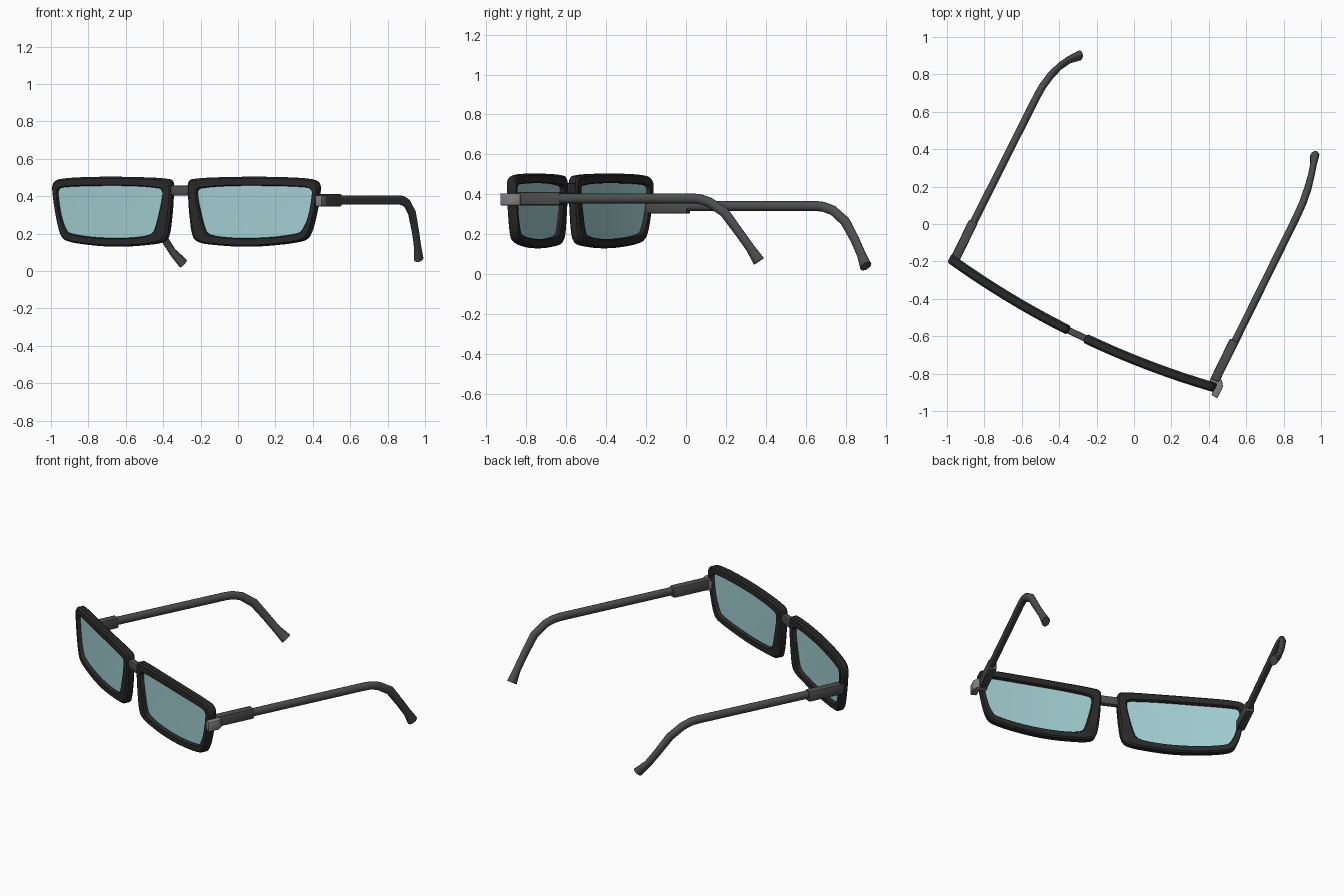
import bpy, bmesh, math
from mathutils import Vector, Matrix

if "Cube" in bpy.data.objects:
    bpy.data.objects.remove(bpy.data.objects["Cube"])

# Glasses are built straight on (u right, v back, z up), then turned into place
PLACE = Matrix.Translation((-0.305, -0.59, 0)) @ Matrix.Rotation(math.radians(-26), 4, 'Z')
CURVE = 0.109  # wrap of the front


def material(name, c):
    m = bpy.data.materials.new(name)
    m.diffuse_color = (*c, 1)
    m.use_nodes = True
    m.node_tree.nodes["Principled BSDF"].inputs["Base Color"].default_value = m.diffuse_color
    return m


RIM = material("rim_black", (0.022, 0.022, 0.022))
ARM = material("arm_grey", (0.075, 0.075, 0.075))
METAL = material("metal_grey", (0.22, 0.22, 0.22))
GLASS = material("tinted_glass", (0.36, 0.62, 0.64))


def finish(bm, name, mat, angle=35):
    bmesh.ops.recalc_face_normals(bm, faces=bm.faces)
    bm.transform(PLACE)
    me = bpy.data.meshes.new(name)
    bm.to_mesh(me)
    bm.free()
    me.materials.append(mat)
    me.shade_smooth()
    me.set_sharp_from_angle(angle=math.radians(angle))
    ob = bpy.data.objects.new(name, me)
    bpy.context.collection.objects.link(ob)
    return ob


def skin(name, loops, mat, closed=False, angle=35):
    """Join rings of points; cap the ends or close the rings on themselves."""
    bm = bmesh.new()
    rings = [[bm.verts.new(p) for p in lp] for lp in loops]
    n = len(rings[0])
    pairs = list(zip(rings, rings[1:])) + ([(rings[-1], rings[0])] if closed else [])
    for a, b in pairs:
        for i in range(n):
            j = (i + 1) % n
            bm.faces.new((a[i], a[j], b[j], b[i]))
    if not closed:
        bm.faces.new(rings[0])
        bm.faces.new(rings[-1])
    return finish(bm, name, mat, angle)


def smooth_loop(pts, steps=4):
    out, n = [], len(pts)
    P = [Vector(p) for p in pts]
    for i in range(n):
        a, b, c, d = P[i - 1], P[i], P[(i + 1) % n], P[(i + 2) % n]
        # tangents limited by the segment length so corners do not overshoot
        L = (c - b).length
        t1, t2 = (c - a).normalized() * L, (d - b).normalized() * L
        for k in range(steps):
            t = k / steps
            out.append(b * (2*t**3 - 3*t*t + 1) + t1 * (t**3 - 2*t*t + t)
                       + c * (3*t*t - 2*t**3) + t2 * (t**3 - t*t))
    return out


def wrap(p, side, depth):
    return (side * p.x, CURVE * p.x ** 2 + depth, p.y)


def sweep(name, path, radii, mat, sides=12):
    pts = [Vector(p) for p in path]
    loops = []
    for i, p in enumerate(pts):
        t = (pts[min(i + 1, len(pts) - 1)] - pts[max(i - 1, 0)]).normalized()
        s = Vector((1, 0, 0))
        s = (s - t * s.dot(t)).normalized()
        w = t.cross(s)
        a, b = radii[i]
        loops.append([p + s * a * math.cos(q) + w * b * math.sin(q)
                      for q in (2 * math.pi * k / sides for k in range(sides))])
    return skin(name, loops, mat, angle=40)


def prism(name, outline, z0, z1, mat, bevel=0.006):
    """Plan outline (u, v) raised from z0 to z1 with softened edges."""
    bm = bmesh.new()
    f = bm.faces.new([bm.verts.new((u, v, z0)) for u, v in outline])
    ext = bmesh.ops.extrude_face_region(bm, geom=[f])
    bmesh.ops.translate(bm, vec=(0, 0, z1 - z0),
                        verts=[g for g in ext["geom"] if isinstance(g, bmesh.types.BMVert)])
    bmesh.ops.bevel(bm, geom=bm.edges[:], offset=bevel, segments=2, profile=0.5, affect='EDGES')
    return finish(bm, name, mat)


def rect(u0, u1, v0, v1):
    return [(u0, v0), (u1, v0), (u1, v1), (u0, v1)]


# Rim outlines (u, z)
outer = smooth_loop([(.05, .472), (.075, .492), (.3, .503), (.55, .503), (.74, .492), (.785, .47),
                     (.79, .42), (.765, .28), (.735, .19), (.70, .162), (.56, .14), (.38, .13),
                     (.2, .14), (.11, .155), (.078, .185), (.06, .28), (.05, .4)])
inner = smooth_loop([(.105, .43), (.125, .443), (.3, .455), (.55, .455), (.72, .448), (.75, .438),
                     (.757, .41), (.735, .29), (.70, .215), (.67, .2), (.55, .183), (.38, .176),
                     (.24, .183), (.17, .198), (.15, .22), (.125, .3), (.105, .39)])
middle = Vector((.43, .315))
RIM_PROFILE = [(0, -.016), (.18, -.026), (.9, -.026), (1, -.018),
               (1, .018), (.9, .026), (.18, .026), (0, .016)]
LENS_PROFILE = [(.03, -.004), (.35, -.004), (.7, -.004), (1.03, -.004),
                (1.03, .004), (.7, .004), (.35, .004), (.03, .004)]

for side, word in ((-1, "left"), (1, "right")):
    skin(word + "_rim", [[wrap(o.lerp(i, s), side, d) for o, i in zip(outer, inner)]
                         for s, d in RIM_PROFILE], RIM, closed=True)
    skin(word + "_lens", [[wrap(middle.lerp(i, s), side, d) for i in inner]
                          for s, d in LENS_PROFILE], GLASS)

# Bridge
prism("bridge", rect(-.065, .065, -.018, .018), .405, .457, ARM)

# Temple arms with drooping ear ends
arms = {
    "right": [(.775, .1, .38), (.78, 1.06, .38), (.779, 1.11, .377), (.777, 1.165, .361),
              (.767, 1.245, .31), (.753, 1.315, .215), (.737, 1.375, .13), (.724, 1.415, .065)],
    "left": [(-.762, .07, .342), (-.751, 1.01, .342), (-.75, 1.055, .338), (-.747, 1.11, .32),
             (-.733, 1.185, .265), (-.71, 1.25, .175), (-.682, 1.3, .1), (-.642, 1.345, .04)],
}
radii = [(.02, .025)] * 4 + [(.02, .026), (.018, .024), (.018, .024), (.024, .032)]
for word, path in arms.items():
    sweep(word + "_arm", path, radii, ARM)

# Sleeves where the arms meet the front
prism("right_sleeve", rect(.745, .795, .10, .34), .345, .412, ARM, .01)
prism("left_sleeve", rect(-.787, -.737, .07, .30), .303, .37, ARM, .01)

# Metal corner hinge on the right
prism("right_hinge", [(.787, .024), (.825, .022), (.825, .09), (.803, .121),
                      (.745, .121), (.745, .088), (.787, .088)], .345, .405, METAL, .005)
